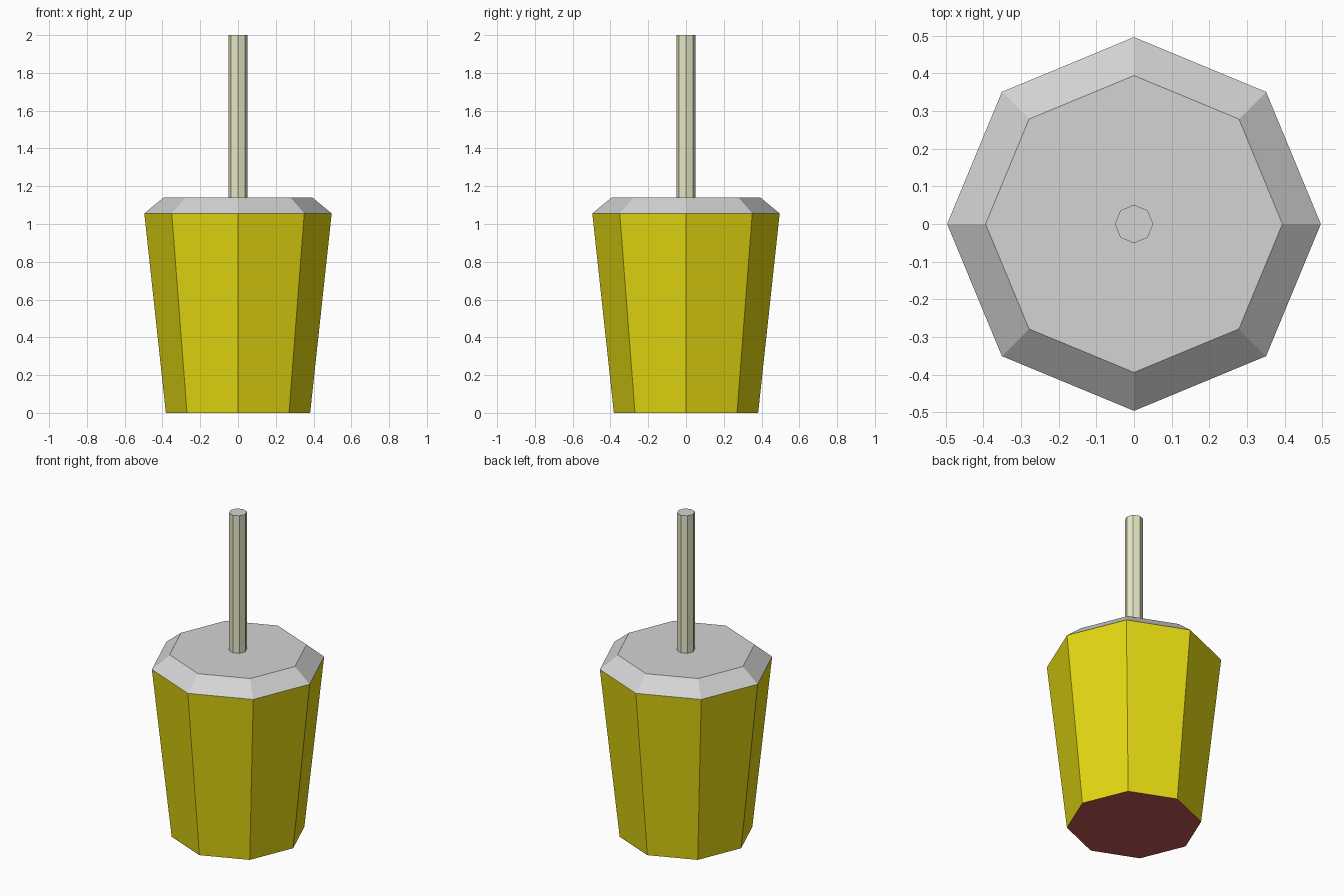
import bpy
import bmesh

if "Cube" in bpy.data.objects:
    bpy.data.objects.remove(bpy.data.objects["Cube"])


def srgb(r, g, b):
    f = lambda c: c / 12.92 if c <= 0.04045 else ((c + 0.055) / 1.055) ** 2.4
    return (f(r / 255), f(g / 255), f(b / 255), 1.0)


def material(name, rgb):
    m = bpy.data.materials.new(name)
    m.diffuse_color = srgb(*rgb)
    m.use_nodes = True
    m.node_tree.nodes["Principled BSDF"].inputs["Base Color"].default_value = m.diffuse_color
    return m


yellow = material("cup_yellow", (229, 217, 17))
grey = material("lid_grey", (212, 212, 212))
cream = material("straw_cream", (238, 238, 205))
red = material("base_red", (195, 85, 85))


def frustum(name, r0, r1, z0, z1, side, top, bottom):
    """Eight-sided tapered prism, with a colour for sides, top and bottom."""
    bm = bmesh.new()
    bmesh.ops.create_cone(bm, cap_ends=True, segments=8,
                          radius1=r0, radius2=r1, depth=z1 - z0)
    bmesh.ops.translate(bm, verts=bm.verts, vec=(0, 0, (z0 + z1) / 2))
    bm.normal_update()
    for f in bm.faces:
        f.material_index = 1 if f.normal.z > 0.95 else 2 if f.normal.z < -0.95 else 0
    mesh = bpy.data.meshes.new(name)
    bm.to_mesh(mesh)
    bm.free()
    for m in (side, top, bottom):
        mesh.materials.append(m)
    ob = bpy.data.objects.new(name, mesh)
    bpy.context.collection.objects.link(ob)
    return ob


# Tapered cup body with a red underside
frustum("cup", 0.382, 0.496, 0.0, 1.056, yellow, yellow, red)
# Bevelled lid sitting flush on the rim
frustum("lid", 0.496, 0.394, 1.056, 1.14, grey, grey, grey)
# Drinking straw, set slightly into the lid
frustum("straw", 0.051, 0.051, 1.10, 2.0, cream, grey, cream)
